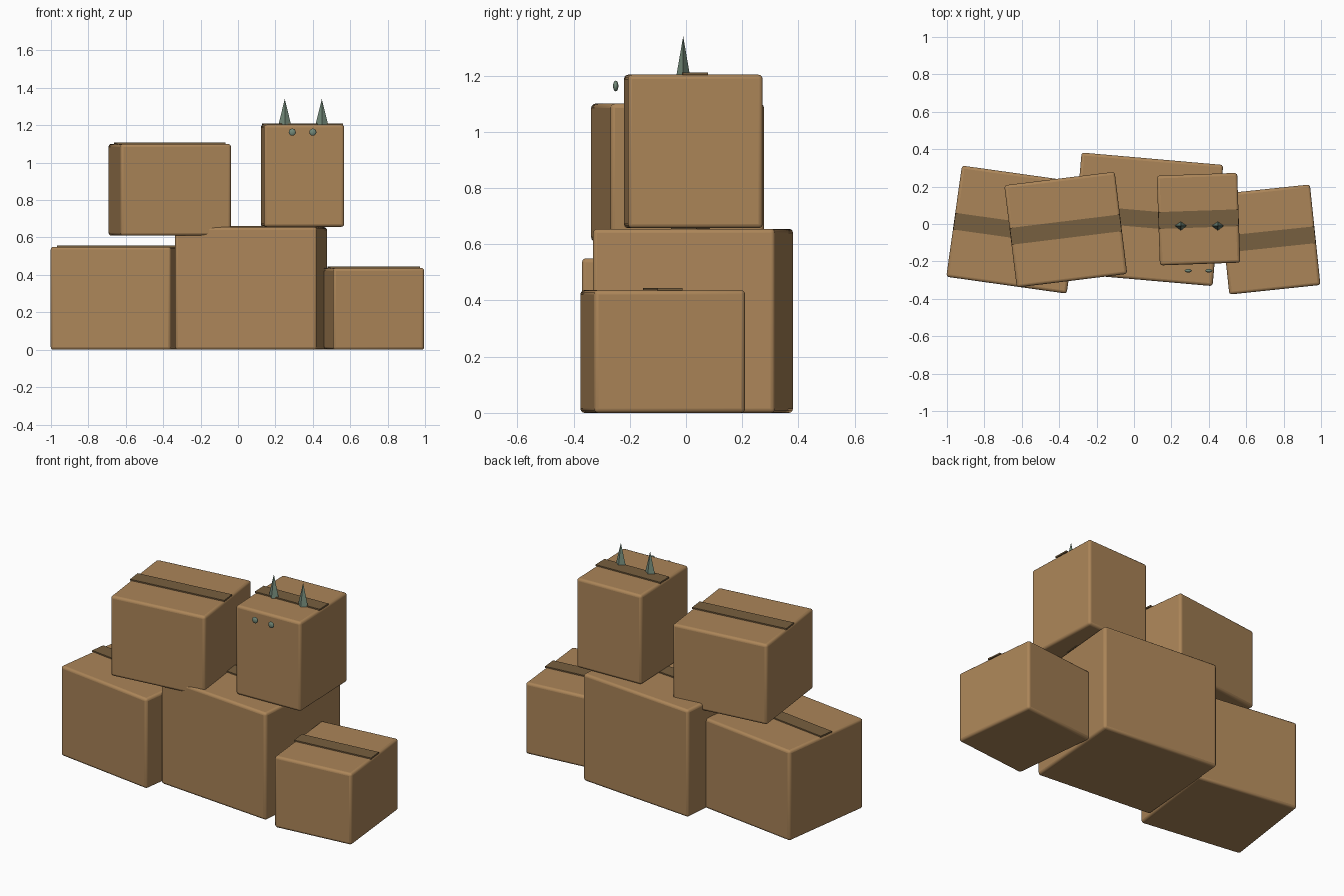
import bpy, math
from mathutils import Matrix, Vector

if "Cube" in bpy.data.objects:
    bpy.data.objects.remove(bpy.data.objects["Cube"])


def material(name, rgb):
    m = bpy.data.materials.new(name)
    m.diffuse_color = (*rgb, 1)
    m.use_nodes = True
    m.node_tree.nodes["Principled BSDF"].inputs["Base Color"].default_value = m.diffuse_color
    return m


CARDBOARD = material("cardboard", (0.41, 0.235, 0.098))
TAPE = material("brown tape", (0.185, 0.115, 0.05))
GREEN = material("sage green", (0.17, 0.25, 0.19))


def finish(name, mat):
    ob = bpy.context.object
    ob.name = name
    ob.data.materials.append(mat)
    return ob


def block(name, centre, size, angle, mat):
    bpy.ops.mesh.primitive_cube_add(size=1)
    ob = finish(name, mat)
    ob.data.transform(Matrix.Diagonal((*size, 1)))
    ob.location = centre
    ob.rotation_euler.z = math.radians(angle)
    return ob


def carton(name, x, y, z0, z1, width, depth, angle):
    # Rounded cardboard box
    box = block(name, (x, y, (z0 + z1) / 2), (width, depth, z1 - z0), angle, CARDBOARD)
    bev = box.modifiers.new("soft edges", 'BEVEL')
    bev.width = 0.015
    bev.segments = 3
    bpy.ops.object.shade_smooth_by_angle(angle=math.radians(35))
    # Tape strip along the top
    block(name + "_tape", (x, y, z1 + 0.003), (width * 0.995, 0.09, 0.009), angle, TAPE)


# Stack of boxes: x, y, bottom, top, width, depth, turn
carton("left_box", -0.64, -0.03, 0, 0.55, 0.65, 0.60, -8)
carton("middle_box", 0.07, 0.025, 0, 0.655, 0.76, 0.65, -5)
carton("right_box", 0.725, -0.083, 0, 0.437, 0.49, 0.54, 6)
carton("upper_left_box", -0.365, -0.03, 0.61, 1.10, 0.595, 0.55, 7)
carton("upper_right_box", 0.345, 0.026, 0.657, 1.203, 0.43, 0.48, 2)

# Pointed four-sided ears on the upper right box
for side, x in (("left", 0.25), ("right", 0.448)):
    bpy.ops.mesh.primitive_cone_add(vertices=4, radius1=0.037, radius2=0, depth=0.15,
                                    location=(x, -0.01, 1.265))
    ear = finish(side + "_ear", GREEN)
    ear.scale.y = 0.7

# Small flattened eyes just in front of the box
for side, x in (("left", 0.29), ("right", 0.40)):
    bpy.ops.mesh.primitive_uv_sphere_add(segments=16, ring_count=10, radius=0.019,
                                         location=(x, -0.25, 1.163))
    eye = finish(side + "_eye", GREEN)
    eye.scale.y = 0.5
    bpy.ops.object.shade_smooth()
